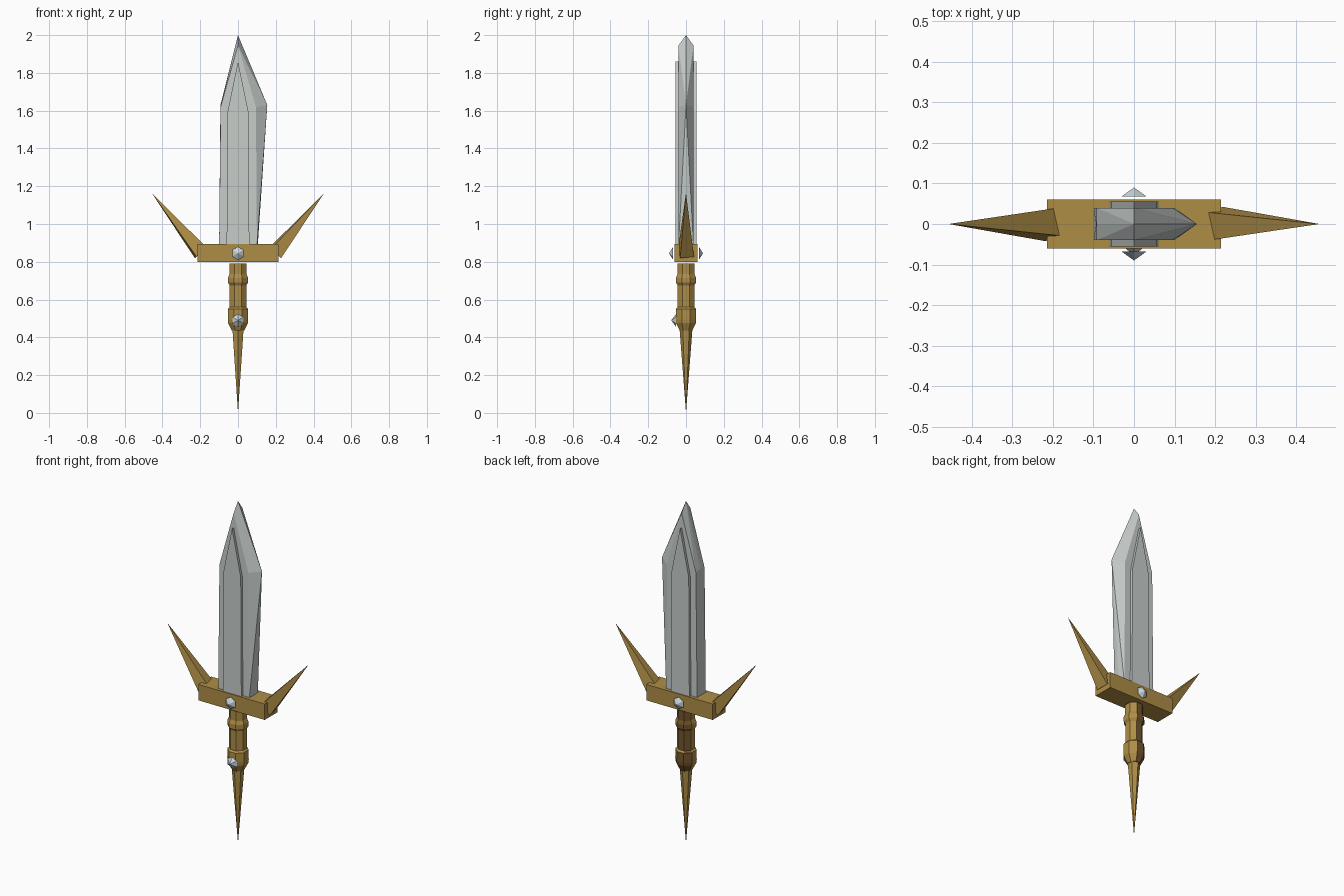
import bpy, bmesh, math
from mathutils import Vector

if "Cube" in bpy.data.objects:
    bpy.data.objects.remove(bpy.data.objects["Cube"])


def material(name, rgb):
    m = bpy.data.materials.new(name)
    m.diffuse_color = (*rgb, 1)
    m.use_nodes = True
    m.node_tree.nodes["Principled BSDF"].inputs["Base Color"].default_value = m.diffuse_color
    return m


GOLD = material("aged gold", (0.43, 0.27, 0.062))
SILVER = material("silver steel", (0.57, 0.61, 0.59))
GEM = material("pale gem", (0.60, 0.68, 0.71))
BROWN = material("dark brown", (0.17, 0.09, 0.025))


def finish(name, bm, mat):
    bmesh.ops.recalc_face_normals(bm, faces=bm.faces[:])
    me = bpy.data.meshes.new(name)
    bm.to_mesh(me)
    bm.free()
    me.materials.append(mat)
    ob = bpy.data.objects.new(name, me)
    bpy.context.collection.objects.link(ob)
    return ob


def hull(name, points, mat):
    bm = bmesh.new()
    for p in points:
        bm.verts.new(p)
    bmesh.ops.convex_hull(bm, input=bm.verts[:])
    bmesh.ops.dissolve_limit(bm, angle_limit=0.01, verts=bm.verts[:], edges=bm.edges[:])
    return finish(name, bm, mat)


def spike(name, base, tip, radius, sides, turn, mat):
    """Pointed cone whose ring starts at the given turn from the 'up' side vector."""
    base, tip = Vector(base), Vector(tip)
    axis = (tip - base).normalized()
    v = Vector((0, 1, 0)) if abs(axis.y) < 0.9 else Vector((1, 0, 0))
    u = v.cross(axis)
    if u.z < 0:
        u = -u
    ring = []
    for i in range(sides):
        a = turn + math.tau * i / sides
        ring.append(base + radius * (math.cos(a) * u + math.sin(a) * v))
    return hull(name, ring + [tip], mat)


def mirror_y(points):
    return [(x, s * y, z) for x, y, z in points for s in (-1, 1)]


# blade: blunt flat spine on the left, ground cutting edge on the right
hull("blade", mirror_y([(-0.10, 0.04, 0.88), (0.10, 0.04, 0.88),
                        (0.095, 0.04, 1.62), (-0.092, 0.04, 1.62), (0, 0.04, 1.945)])
     + [(0.104, 0, 0.88), (0.155, 0, 1.63), (-0.093, 0, 1.63), (0, 0, 2.0)], SILVER)

# raised panels on both blade faces
for side, label in ((-1, "front"), (1, "back")):
    outline = [(-0.06, 0.88), (0.06, 0.88), (0.056, 1.59), (0, 1.86), (-0.056, 1.59)]
    hull("blade_panel_" + label,
         [(x, side * y, z) for x, z in outline for y in (0.035, 0.055)], SILVER)

# cross guard
hull("guard", mirror_y([(x, 0.06, z) for x in (-0.215, 0.215) for z in (0.80, 0.893)]), GOLD)

# guard spikes, turned half way round from each other
for s, label in ((1, "right"), (-1, "left")):
    t = math.radians(36)
    spike("guard_spike_" + label, (s * 0.196, 0, 0.846), (s * 0.457, 0, 1.165),
          0.052, 4, t if s > 0 else -t, GOLD)

# faceted gems
for name, y0, y1, z in (("guard_gem_front", -0.068, -0.09, 0.845),
                        ("guard_gem_back", 0.068, 0.09, 0.845),
                        ("pommel_gem", -0.052, -0.078, 0.49)):
    spike(name, (0, y0, z), (0, y1, z), 0.035, 6, 0, GEM)

# eight-sided grip with collars
profile = [(0.033, 0.435), (0.052, 0.475), (0.054, 0.495), (0.053, 0.55), (0.044, 0.56),
           (0.044, 0.675), (0.053, 0.69), (0.053, 0.715), (0.045, 0.735), (0.045, 0.79)]
bm = bmesh.new()
rings = []
for r, z in profile:
    R = r / math.cos(math.pi / 8)
    rings.append([bm.verts.new((R * math.cos(math.pi / 8 + i * math.pi / 4),
                                R * math.sin(math.pi / 8 + i * math.pi / 4), z))
                  for i in range(8)])
for a, b in zip(rings, rings[1:]):
    for i in range(8):
        bm.faces.new((a[i], a[(i + 1) % 8], b[(i + 1) % 8], b[i]))
bm.faces.new(rings[0])
bm.faces.new(rings[-1])
grip = finish("grip", bm, GOLD)
# dark wrapping on the back of the grip
grip.data.materials.append(BROWN)
for f in grip.data.polygons:
    if f.normal.dot(Vector((-0.5, 0.85, 0))) > 0.7 and f.center.z > 0.45:
        f.material_index = 1

# pommel spike
spike("pommel_spike", (0, 0, 0.47), (0, 0, 0), 0.036, 6, math.pi / 2, GOLD)
